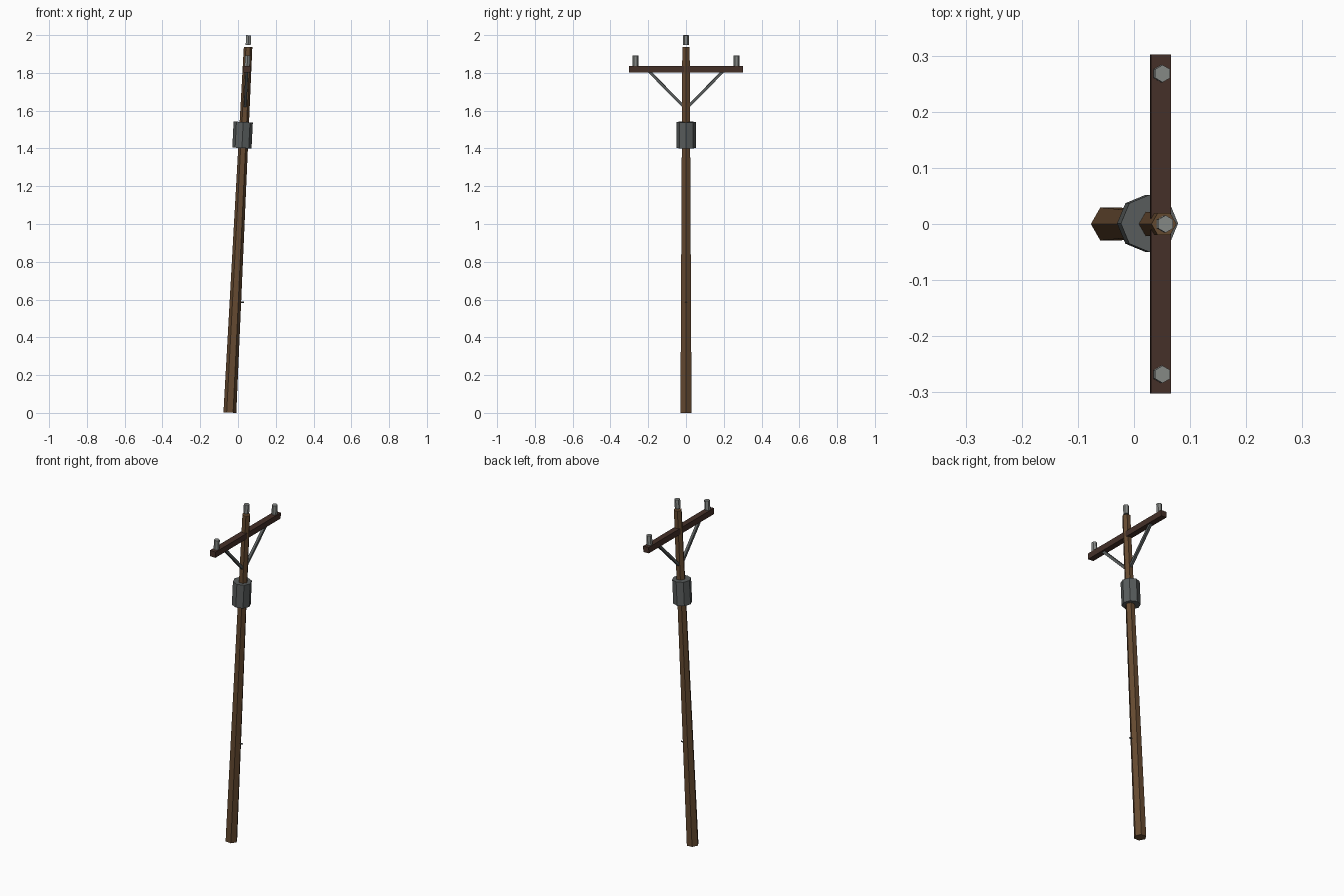
import bpy, math
from mathutils import Matrix, Vector

if "Cube" in bpy.data.objects:
    bpy.data.objects.remove(bpy.data.objects["Cube"])

# Whole model is built upright, then leaned about the base towards +x
LEAN = Matrix.Translation((-0.043, 0, 0.0016)) @ Matrix.Rotation(math.radians(2.85), 4, 'Y')


def material(name, rgb):
    m = bpy.data.materials.new(name)
    m.diffuse_color = (*rgb, 1)
    m.use_nodes = True
    m.node_tree.nodes["Principled BSDF"].inputs["Base Color"].default_value = m.diffuse_color
    return m


WOOD = material("pole_wood", (0.13, 0.068, 0.03))
DARK_WOOD = material("arm_wood", (0.06, 0.03, 0.022))
METAL = material("metal", (0.10, 0.11, 0.11))
CERAMIC = material("ceramic", (0.24, 0.25, 0.24))


def finish(name, mat):
    ob = bpy.context.object
    ob.name = name
    ob.data.materials.append(mat)
    bpy.context.view_layer.update()
    ob.matrix_world = LEAN @ ob.matrix_world
    return ob


def prism(name, mat, start, end, sides, r1, r2=None, turn=0.0):
    """Straight or tapered prism between two points; turn spins it on its axis."""
    a, b = Vector(start), Vector(end)
    d = b - a
    bpy.ops.mesh.primitive_cone_add(vertices=sides, radius1=r1,
                                    radius2=r1 if r2 is None else r2, depth=d.length)
    ob = bpy.context.object
    ob.data.transform(Matrix.Rotation(turn, 4, 'Z'))
    ob.matrix_world = (Matrix.Translation((a + b) / 2)
                       @ Vector((0, 0, 1)).rotation_difference(d).to_matrix().to_4x4())
    return finish(name, mat)


def box(name, mat, centre, size):
    bpy.ops.mesh.primitive_cube_add(size=1, location=centre)
    bpy.context.object.scale = size
    return finish(name, mat)


# Tapered hexagonal pole, corners facing +x and -x
prism("pole", WOOD, (0, 0, 0), (0, 0, 1.938), 6, 0.034, 0.0225, math.radians(30))

# Crossarm through the pole
box("crossarm", DARK_WOOD, (0, 0, 1.82), (0.036, 0.605, 0.034))

# Transformer drum wrapped round the pole
prism("transformer", METAL, (-0.006, 0.001, 1.402), (-0.006, 0.001, 1.54), 8, 0.051)

# Insulators: one on the pole top, one at each arm end
prism("top_insulator", CERAMIC, (0, 0, 1.948), (0, 0, 2.0), 6, 0.0155)
for side, s in (("left", -1), ("right", 1)):
    prism(f"{side}_insulator", CERAMIC, (0, s * 0.268, 1.835), (0, s * 0.268, 1.892), 6, 0.0155)
    # Diagonal brace from pole to arm
    prism(f"{side}_brace", METAL, (0, 0, 1.61), (0, s * 0.195, 1.808), 4, 0.0105,
          turn=math.radians(45))

# Small climbing peg
prism("climbing_peg", METAL, (0.02, 0, 0.587), (0.045, 0, 0.587), 6, 0.004)
